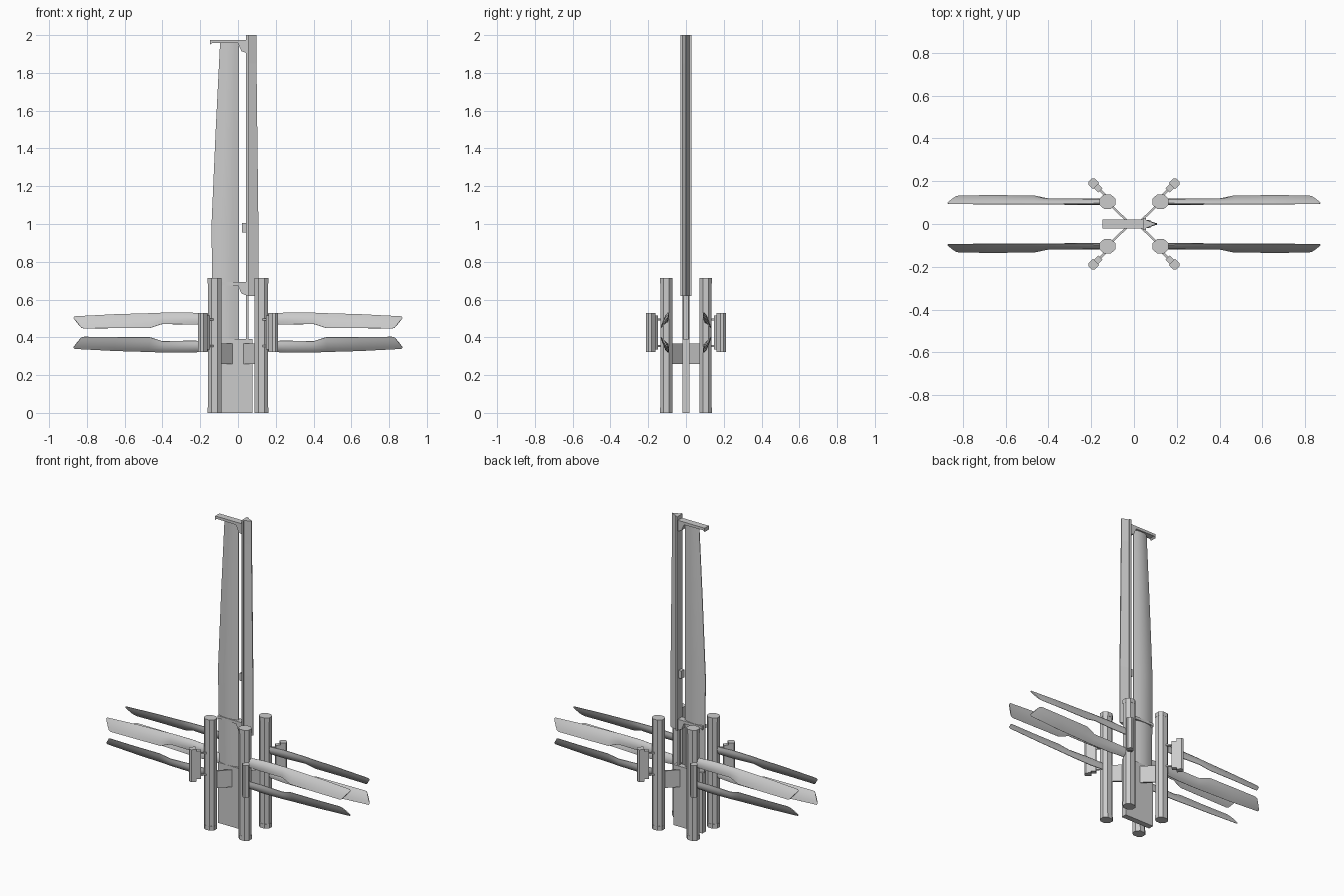
import bpy, bmesh, math
from mathutils import Vector

if "Cube" in bpy.data.objects:
    bpy.data.objects.remove(bpy.data.objects["Cube"])

CORNERS = [(sx, sy) for sx in (1, -1) for sy in (1, -1)]


def finish(name, bm, smooth=False):
    bmesh.ops.recalc_face_normals(bm, faces=bm.faces)
    me = bpy.data.meshes.new(name)
    bm.to_mesh(me)
    bm.free()
    ob = bpy.data.objects.new(name, me)
    bpy.context.collection.objects.link(ob)
    if smooth:
        bpy.ops.object.select_all(action='DESELECT')
        ob.select_set(True)
        bpy.context.view_layer.objects.active = ob
        bpy.ops.object.shade_smooth_by_angle(angle=math.radians(32))
    return ob


def loft(name, rings, smooth=False):
    """Skin a list of equal-length point rings and cap both ends."""
    bm = bmesh.new()
    vs = [[bm.verts.new(p) for p in r] for r in rings]
    n = len(vs[0])
    for a, b in zip(vs, vs[1:]):
        for i in range(n):
            bm.faces.new((a[i], a[(i + 1) % n], b[(i + 1) % n], b[i]))
    bm.faces.new(vs[0])
    bm.faces.new(vs[-1])
    return finish(name, bm, smooth)


def prism_z(name, outline, z0, z1):
    return loft(name, [[(x, y, z) for x, y in outline] for z in (z0, z1)])


def prism_y(name, outline, half):
    return loft(name, [[(x, y, z) for x, z in outline] for y in (-half, half)])


def box(name, x0, x1, y, z0, z1):
    return prism_y(name, [(x0, z0), (x1, z0), (x1, z1), (x0, z1)], y)


def lens(a, b, n, t):
    """Flattened wing section between edge points a and b."""
    a, b, n = Vector(a), Vector(b), Vector(n)
    prof = [(0, .15), (.25, .85), (.5, 1), (.75, .8), (1, .15)]
    up = [a.lerp(b, u) + n * t * h / 2 for u, h in prof]
    dn = [a.lerp(b, u) - n * t * h / 2 for u, h in reversed(prof)]
    return up + dn


def octagon(cx, cy, rx, ry, c=0.45):
    return [(cx + rx * u, cy + ry * v) for u, v in
            ((1, -c), (1, c), (c, 1), (-c, 1), (-1, c), (-1, -c), (-c, -1), (c, -1))]


def diagonal(sx, sy, pts):
    """Map (along, across) points onto the diagonal of a corner."""
    k = math.sqrt(.5)
    return [(sx * k * (u - v), sy * k * (u + v)) for u, v in pts]


# central keel plate
box("keel_plate", -0.13, 0.078, 0.018, 0, 0.39)

# tall main fin: (z, left x, right x, thickness)
loft("main_fin", [lens((xl, 0, z), (xr, 0, z), (0, 1, 0), t) for z, xl, xr, t in
     ((0.385, -0.135, 0.004, .036), (1.0, -0.14, 0.006, .036),
      (1.5, -0.118, 0.006, .032), (1.96, -0.095, 0.006, .024))], True)

# slim rear fin with its rail
loft("slim_fin", [[(0.055, -.02, z), (x, -.003, z), (x, .003, z), (0.055, .02, z)]
     for z, x in ((0.62, 0.108), (1.0, 0.108), (1.85, 0.098), (2.0, 0.098))])
box("fin_rail", 0.043, 0.056, 0.028, 0.62, 2.0)
box("rail_root", 0.043, 0.055, 0.012, 0.38, 0.64)
box("rail_latch", 0.022, 0.045, 0.014, 0.955, 1.005)

# hooked brackets joining the two fins
for label, z, xl in (("upper", 1.975, -0.148), ("lower", 0.692, -0.13)):
    prism_y(label + "_bracket", [(xl, z), (xl, z - .025), (xl + .012, z - .016),
            (0.0, z - .018), (0.018, z - .06), (0.045, z - .07), (0.045, z)], 0.021)

for sx, sy in CORNERS:
    tag = ("right" if sx > 0 else "left") + ("_back" if sy > 0 else "_front")
    cx, cy = sx * 0.124, sy * 0.104

    # octagonal engine pillars with end caps
    prism_z("pillar_" + tag, octagon(cx, cy, .036, .032), 0.028, 0.685)
    for end, z0, z1 in (("bottom", 0, .028), ("top", .685, .713)):
        prism_z(f"pillar_{end}_cap_{tag}", octagon(cx, cy, .037, .033), z0, z1)

    # diagonal web plate from keel to pillar
    a, b = Vector((sx * .03, sy * .012)), Vector((sx * .108, sy * .088))
    n = Vector((-sy, sx)) * .0035
    prism_z("web_plate_" + tag, [a + n, b + n, b - n, a - n], 0.258, 0.368)

    # blade hub pod: narrow inner block and rounded outer cap
    prism_z("pod_core_" + tag, diagonal(sx, sy,
            [(.222, -.014), (.262, -.014), (.262, .014), (.222, .014)]), 0.335, 0.515)
    prism_z("pod_cap_" + tag, diagonal(sx, sy,
            [(.25, -.02), (.28, -.02), (.29, -.011), (.29, .011), (.28, .02), (.25, .02)]),
            0.322, 0.53)
    # struts from pillar to pod
    for lvl, z in (("lower", 0.355), ("upper", 0.495)):
        prism_z(f"pod_strut_{lvl}_{tag}", diagonal(sx, sy,
                [(.175, -.005), (.23, -.005), (.23, .005), (.175, .005)]), z - .005, z + .005)

    # twisted blades: outer edge (x, y, dz), inner edge (x, y, dz), thickness
    stations = (((.13, .096, .098), (.13, .112, .045), .026),
                ((.26, .094, .106), (.26, .114, .043), .024),
                ((.40, .092, .105), (.40, .118, .046), .020),
                ((.475, .092, .102), (.465, .132, .025), .016),
                ((.65, .092, .097), (.65, .134, .024), .013),
                ((.865, .094, .086), (.815, .133, .022), .009),
                ((.872, .097, .078), (.83, .130, .026), .007))
    for lvl, sz in (("upper", 1), ("lower", -1)):
        rings = []
        for o, i, t in stations:
            a, b = [Vector((sx * x, sy * y, .425 + sz * dz)) for x, y, dz in (o, i)]
            d = b - a
            rings.append(lens(a, b, Vector((0, d.z, -d.y)).normalized(), t))
        loft(f"blade_{lvl}_{tag}", rings, True)
